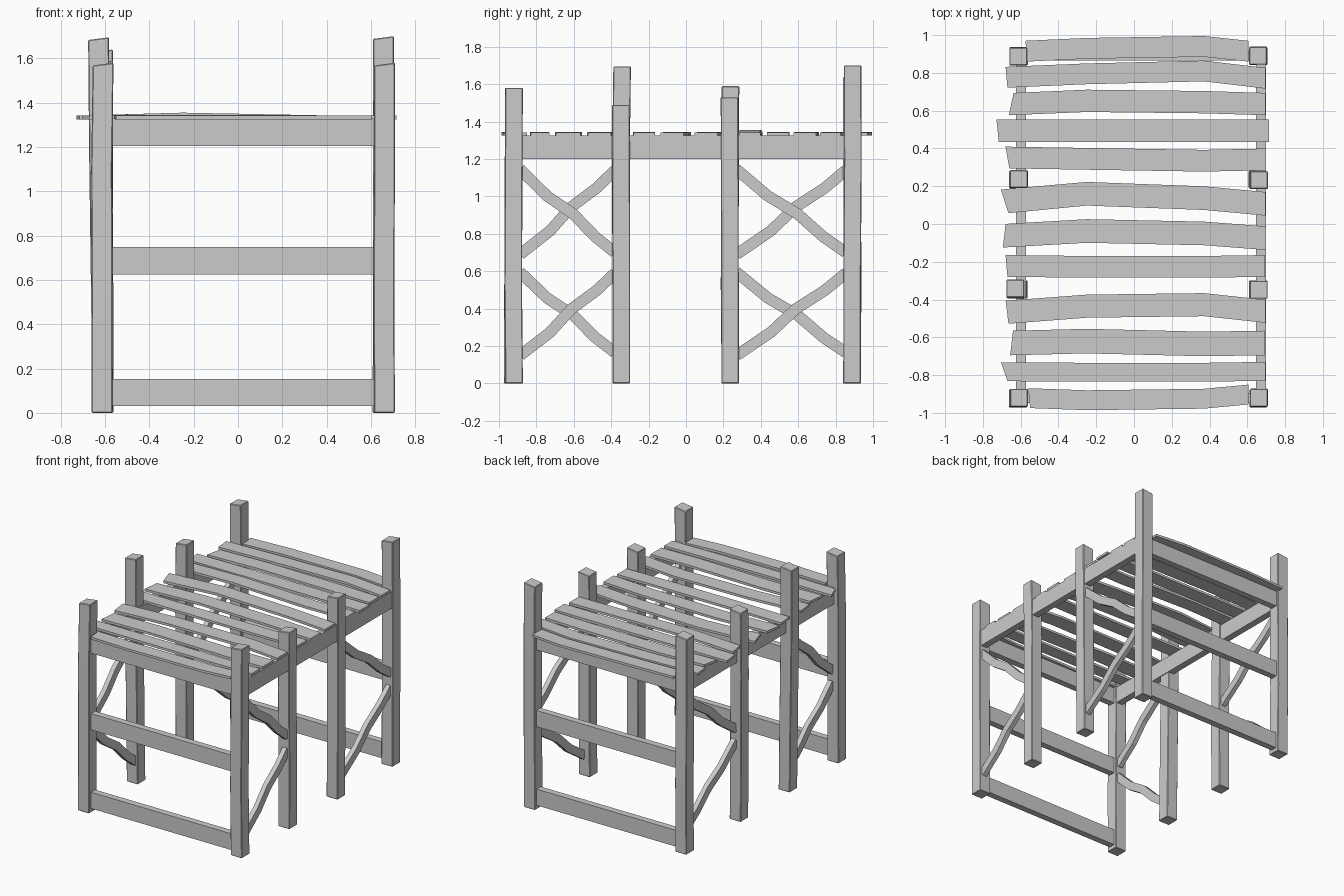
import bpy, bmesh, random
from mathutils import Vector

if "Cube" in bpy.data.objects:
    bpy.data.objects.remove(bpy.data.objects["Cube"])

random.seed(4)


def loft(name, rings):
    """Closed solid through a series of four-point rings."""
    bm = bmesh.new()
    vs = [[bm.verts.new(p) for p in r] for r in rings]
    for a, b in zip(vs, vs[1:]):
        for i in range(4):
            j = (i + 1) % 4
            bm.faces.new((a[i], a[j], b[j], b[i]))
    bm.faces.new(vs[0])
    bm.faces.new(vs[-1])
    bmesh.ops.recalc_face_normals(bm, faces=bm.faces)
    me = bpy.data.meshes.new(name)
    bm.to_mesh(me)
    bm.free()
    ob = bpy.data.objects.new(name, me)
    bpy.context.collection.objects.link(ob)
    return ob


def box(name, x0, x1, y0, y1, z0, z1):
    return loft(name, [[(x0, y0, z), (x1, y0, z), (x1, y1, z), (x0, y1, z)]
                       for z in (z0, z1)])


POST_X = {"left": -0.612, "right": 0.658}
POST_Y = [-0.922, -0.345, 0.235, 0.89]
HEIGHTS = {"left": [1.58, 1.695, 1.59, 1.64], "right": [1.58, 1.49, 1.53, 1.70]}

# Slightly crooked square posts
for side, px in POST_X.items():
    for k, (py, h) in enumerate(zip(POST_Y, HEIGHTS[side])):
        lean = -0.015 if (side == "left" and k == 1) else 0
        rings = []
        for t in (0, 0.33, 0.7, 1):
            cx = px + lean * t + random.uniform(-0.004, 0.004)
            cy = py + random.uniform(-0.004, 0.004)
            w = 0.047
            tilt = 0.006 if t == 1 else 0
            rings.append([(cx + sx * w, cy + sy * w, h * t + sx * tilt - tilt)
                          for sx, sy in ((-1, -1), (1, -1), (1, 1), (-1, 1))])
        post = loft(f"{side}_post_{k + 1}", rings)
        bev = post.modifiers.new("worn_edges", 'BEVEL')
        bev.width, bev.segments = 0.004, 1

# Three cross rails on each end
for end, y in (("front", POST_Y[0]), ("back", POST_Y[3])):
    for level, z in (("low", 0.03), ("middle", 0.625), ("top", 1.205)):
        box(f"{end}_{level}_rail", -0.59, 0.635, y - 0.025, y + 0.025, z, z + 0.123)

# Long side rails under the deck
for side, px in POST_X.items():
    box(f"{side}_side_rail", px - 0.013, px + 0.04, -0.90, 0.87, 1.2, 1.326)


# Wavy diagonal braces; the two sides zigzag in opposite directions
def brace(name, x, y0, z0, y1, z1):
    a, b = Vector((x, y0, z0)), Vector((x, y1, z1))
    d = (b - a).normalized()
    n = Vector((0, -d.z, d.y))
    rings = []
    for t, off in ((0, 0), (0.3, -0.012), (0.55, 0.008), (0.8, -0.006), (1, 0)):
        c = a.lerp(b, t) + n * off
        s = Vector((0.018, 0, 0))
        m = n * 0.03
        rings.append([c - s - m, c + s - m, c + s + m, c - s + m])
    loft(name, rings)


for side, px in POST_X.items():
    for bay, (ya, yb) in (("front", POST_Y[:2]), ("back", POST_Y[2:])):
        y0, y1 = ya + 0.035, yb - 0.035
        up, low = ((1.145, 0.70), (0.15, 0.59)) if side == "right" else ((0.69, 1.14), (0.595, 0.165))
        x = px + 0.013
        brace(f"{side}_{bay}_upper_brace", x, y0, up[0], y1, up[1])
        brace(f"{side}_{bay}_lower_brace", x, y0, low[0], y1, low[1])

# Deck planks: left x, left slant, right x, centre y at four stations, width
PLANKS = [
    (-0.57, 0.01, 0.605, 0.915, 0.93, 0.94, 0.915, 0.11),
    (-0.675, 0.01, 0.695, 0.777, 0.795, 0.81, 0.772, 0.11),
    (-0.65, -0.025, 0.695, 0.635, 0.652, 0.645, 0.635, 0.118),
    (-0.722, 0.012, 0.715, 0.493, 0.494, 0.493, 0.493, 0.118),
    (-0.67, 0.02, 0.70, 0.352, 0.345, 0.335, 0.342, 0.115),
    (-0.685, 0.04, 0.695, 0.12, 0.16, 0.137, 0.107, 0.125),
    (-0.687, -0.015, 0.70, -0.062, -0.037, -0.05, -0.075, 0.125),
    (-0.675, 0.01, 0.693, -0.222, -0.227, -0.227, -0.222, 0.115),
    (-0.672, 0.015, 0.695, -0.467, -0.435, -0.427, -0.462, 0.122),
    (-0.648, -0.015, 0.692, -0.63, -0.62, -0.635, -0.63, 0.13),
    (-0.687, 0.035, 0.695, -0.782, -0.785, -0.785, -0.78, 0.10),
    (-0.555, 0.01, 0.605, -0.922, -0.933, -0.925, -0.903, 0.105),
]
for k, (xl, slant, xr, *ys, w) in enumerate(PLANKS):
    lift = 0.012 if k == 4 else random.uniform(0, 0.003)
    rings = []
    for i, (x, y) in enumerate(zip((xl, -0.25, 0.37, xr), ys)):
        s = slant / 2 if i == 0 else 0
        z = 1.325 + (lift if i == 1 else 0)
        h = w / 2
        rings.append([(x + s, y - h, z), (x - s, y + h, z),
                      (x - s, y + h, z + 0.018), (x + s, y - h, z + 0.018)])
    loft(f"deck_plank_{k + 1}", rings)
